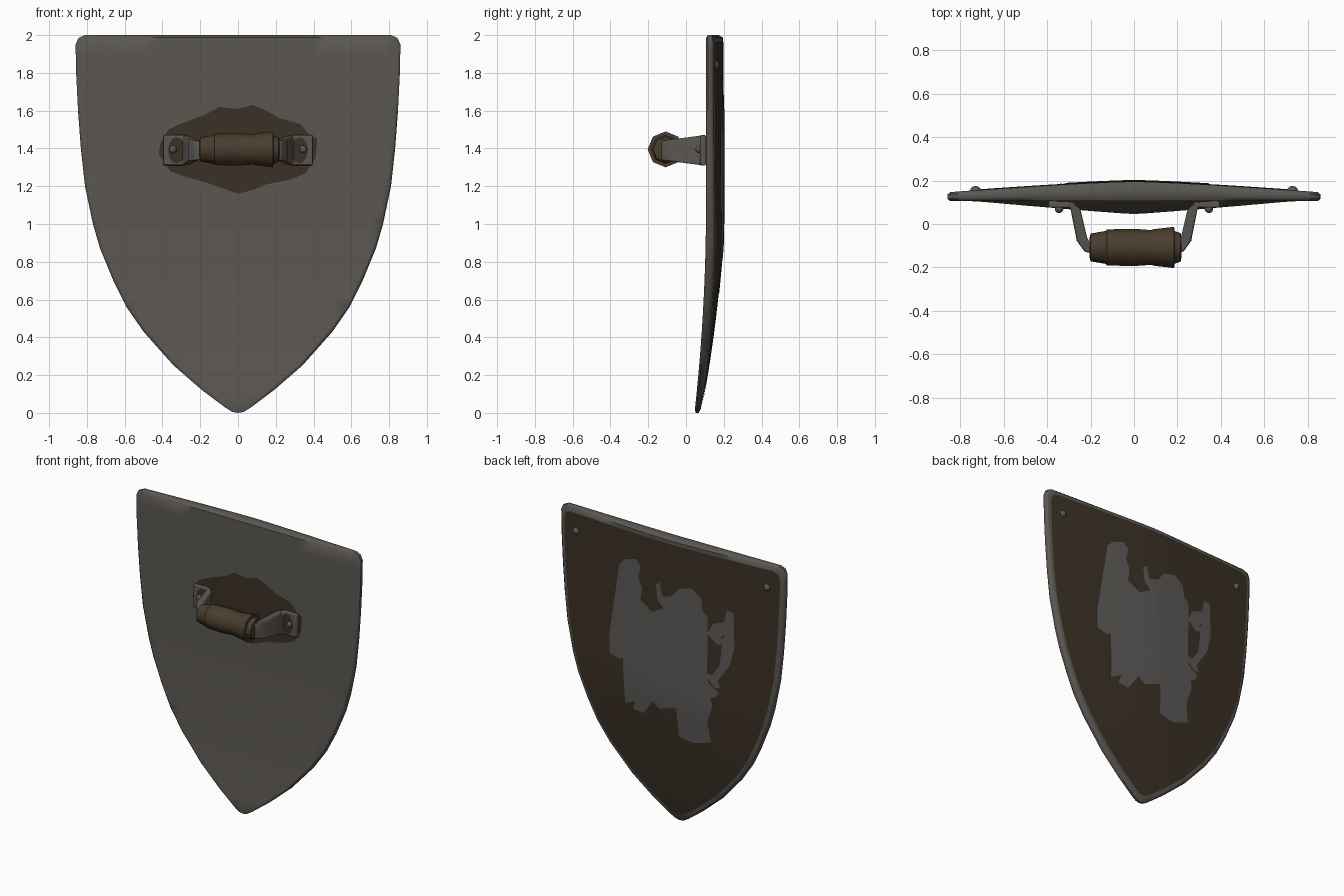
import bpy, bmesh, math
from mathutils import Vector

cube = bpy.data.objects.get("Cube")
if cube:
    bpy.data.objects.remove(cube)


def material(name, rgb):
    m = bpy.data.materials.new(name)
    m.use_nodes = True
    m.diffuse_color = (*rgb, 1)
    bsdf = next(n for n in m.node_tree.nodes if n.type == 'BSDF_PRINCIPLED')
    bsdf.inputs["Base Color"].default_value = (*rgb, 1)
    bsdf.inputs["Roughness"].default_value = 0.8
    return m


STEEL = material("worn steel", (.105, .096, .084))
SILVER = material("dull silver", (.108, .104, .097))
BROWN = material("dark brown", (.044, .031, .019))
LEATHER = material("leather", (.068, .047, .028))


def finish(name, bm, mat, angle=40):
    mesh = bpy.data.meshes.new(name)
    bm.to_mesh(mesh)
    bm.free()
    ob = bpy.data.objects.new(name, mesh)
    bpy.context.collection.objects.link(ob)
    mesh.materials.append(mat)
    bpy.ops.object.select_all(action='DESELECT')
    ob.select_set(True)
    bpy.context.view_layer.objects.active = ob
    bpy.ops.object.shade_smooth_by_angle(angle=math.radians(angle))
    return ob


# Shield surfaces: the inner face leans with height, the outer face bulges
def inner(x, z):
    return .106 - .061 * max(0, 1 - z / 1.1) ** 2


def outer(x, z):
    height = .3 + .7 * min(1, max(0, z) / .9) ** .75
    return inner(x, z) + height * (.09 - .05 * min(1, abs(x) / .86) ** 1.3)


def cut_sheet(outline):
    """Fill an outline in x, z and cut it along a grid so it can follow a curve."""
    bm = bmesh.new()
    face = bm.faces.new([bm.verts.new((x, 0, z)) for x, z in outline])
    bmesh.ops.triangulate(bm, faces=[face])
    for axis, start, count in (((1, 0, 0), -.8, 17), ((0, 0, 1), .1, 19)):
        for i in range(count):
            bmesh.ops.bisect_plane(bm, geom=bm.verts[:] + bm.edges[:] + bm.faces[:],
                                   plane_co=Vector(axis) * (start + i * .1), plane_no=axis)
    return bm


def plate(name, outline, mat, surface, offset):
    """Thin painted sheet lying on a surface."""
    bm = cut_sheet(outline)
    for v in bm.verts:
        v.co.y = surface(v.co.x, v.co.z) + offset
    bm.normal_update()
    wrong = [f for f in bm.faces if f.normal.y * offset < 0]
    bmesh.ops.reverse_faces(bm, faces=wrong)
    return finish(name, bm, mat)


def scaled(outline, k):
    return [(x * k, 1.1 + (z - 1.1) * k) for x, z in outline]


half = [(.81, 2), (.845, 1.985), (.86, 1.95), (.857, 1.8), (.847, 1.6), (.832, 1.4),
        (.81, 1.2), (.768, 1), (.73, .87), (.66, .7), (.59, .56), (.5, .43),
        (.34, .25), (.19, .12), (.07, .03), (.03, .005)]
shape = half + [(0, 0)] + [(-x, z) for x, z in reversed(half)]

# Shield body with a softened rim
INSET = .985
bm = cut_sheet(scaled(shape, INSET))
border = [e for e in bm.edges if e.is_boundary]
copy = bmesh.ops.duplicate(bm, geom=bm.verts[:] + bm.edges[:] + bm.faces[:])["geom"]
back = {v for v in copy if isinstance(v, bmesh.types.BMVert)}
for v in bm.verts:
    v.co.y = (outer if v in back else inner)(v.co.x, v.co.z)
for grow, depth in ((1 / INSET, .25), (1, .75), (INSET, 1)):
    geom = bmesh.ops.extrude_edge_only(bm, edges=border)["geom"]
    border = [e for e in geom if isinstance(e, bmesh.types.BMEdge)]
    for v in (g for g in geom if isinstance(g, bmesh.types.BMVert)):
        x, z = v.co.x * grow, 1.1 + (v.co.z - 1.1) * grow
        a, b = inner(x, z), outer(x, z)
        v.co = (x, a + (b - a) * depth, z)
bmesh.ops.remove_doubles(bm, verts=bm.verts[:], dist=.0005)
bmesh.ops.recalc_face_normals(bm, faces=bm.faces[:])
finish("shield_body", bm, STEEL, 50)

# Painted field on the outer face
plate("painted_field", scaled(shape, .96), BROWN, outer, .003)

# Rampant beast, drawn as seen from behind and flipped to model x
beast = [(-.38, 1.72), (-.34, 1.76), (-.3, 1.7), (-.25, 1.79), (-.21, 1.75), (-.23, 1.67),
         (-.2, 1.6), (-.26, 1.53), (-.2, 1.51), (-.12, 1.46), (-.04, 1.44), (-.03, 1.51),
         (-.08, 1.56), (-.09, 1.66), (-.06, 1.68), (-.04, 1.59), (.03, 1.61), (.09, 1.68),
         (.18, 1.7), (.25, 1.65), (.26, 1.57), (.3, 1.53), (.26, 1.46), (.28, 1.37),
         (.23, 1.31), (.27, 1.26), (.21, 1.14), (.25, 1.07), (.2, .96), (.33, .92),
         (.29, .8), (.31, .66), (.18, .62), (.07, .64), (.11, .72), (.13, .82),
         (.04, .84), (-.07, .8), (-.12, .84), (-.2, .73), (-.28, .74), (-.26, .8),
         (-.34, .76), (-.3, .83), (-.34, .9), (-.24, .94), (-.16, .91), (-.1, 1),
         (-.03, 1.04), (-.05, 1.1), (-.16, 1.16), (-.27, 1.12), (-.38, 1.06), (-.46, 1.08),
         (-.4, 1.15), (-.46, 1.21), (-.37, 1.25), (-.3, 1.25), (-.34, 1.33), (-.24, 1.34),
         (-.16, 1.36), (-.23, 1.43), (-.31, 1.47), (-.33, 1.54), (-.39, 1.55), (-.34, 1.64)]


def ribbon(path, width):
    """Outline of a band of constant width along a path."""
    pts = [Vector(p) for p in path]
    left, right = [], []
    for i, p in enumerate(pts):
        t = (pts[min(i + 1, len(pts) - 1)] - pts[max(i - 1, 0)]).normalized()
        n = Vector((-t.y, t.x)) * width / 2
        left.append(tuple(p + n))
        right.append(tuple(p - n))
    return left + right[::-1]


loop = [(.31 + .06 * math.cos(a), 1.06 + .065 * math.sin(a))
        for a in (math.radians(20 * i) for i in range(18))]
tail = [(.35, 1.12), (.44, 1.25), (.47, 1.37), (.44, 1.5), (.465, 1.61)]
curl = [(.46, 1.4), (.37, 1.38), (.315, 1.42), (.35, 1.48), (.435, 1.51)]
for name, pts in (("beast_body", beast), ("tail_loop", ribbon(loop, .035)),
                  ("tail_tip", ribbon(tail, .05)), ("tail_curl", ribbon(curl, .04))):
    plate(name, [(-x, z) for x, z in pts], SILVER, outer, .007)

# Dark stain behind the handle
stain = [(-.41, 1.43), (-.37, 1.5), (-.28, 1.54), (-.17, 1.58), (-.1, 1.62), (0, 1.61),
         (.08, 1.63), (.15, 1.6), (.22, 1.56), (.33, 1.53), (.38, 1.47), (.42, 1.45),
         (.41, 1.35), (.36, 1.27), (.28, 1.235), (.15, 1.21), (.08, 1.18), (0, 1.16),
         (-.08, 1.2), (-.17, 1.22), (-.28, 1.25), (-.36, 1.28), (-.42, 1.37)]
plate("handle_stain", stain, BROWN, inner, -.003)

MID = 1.39


def rivet(name, x, y, z, r):
    bm = bmesh.new()
    bmesh.ops.create_uvsphere(bm, u_segments=12, v_segments=8, radius=r)
    bmesh.ops.translate(bm, verts=bm.verts[:], vec=(x, y, z))
    finish(name, bm, STEEL)


# Brackets: a mounting tab that bends into a tapering arm (x, y, thickness, half height)
arm = [(.395, .09, .03, .08), (.29, .09, .03, .08), (.268, .06, .045, .075),
       (.24, -.07, .05, .058), (.215, -.107, .05, .052), (.16, -.11, .05, .045)]
for side, sign in (("left", 1), ("right", -1)):
    bm = bmesh.new()
    rings = []
    for i, (x, y, thick, h) in enumerate(arm):
        a, b = arm[max(i - 1, 0)], arm[min(i + 1, len(arm) - 1)]
        t = Vector((b[0] - a[0], b[1] - a[1])).normalized()
        n = Vector((-t.y, t.x)) * thick / 2
        rings.append([bm.verts.new((sign * (x + k * n.x), y + k * n.y, MID + j * h))
                      for k, j in ((1, 1), (1, -1), (-1, -1), (-1, 1))])
    for p, q in zip(rings, rings[1:]):
        for i in range(4):
            bm.faces.new((p[i], p[i - 1], q[i - 1], q[i]))
    bm.faces.new(rings[0])
    bm.faces.new(rings[-1])
    bmesh.ops.recalc_face_normals(bm, faces=bm.faces[:])
    bracket = finish(side + "_bracket", bm, STEEL, 50)
    bevel = bracket.modifiers.new("soft edges", 'BEVEL')
    bevel.width, bevel.segments = .006, 2
    spot = [(sign * .325 + .045 * math.cos(a), MID + .07 * math.sin(a))
            for a in (i * math.pi / 6 for i in range(12))]
    plate(side + "_bracket_stain", spot, BROWN, lambda x, z: .075, -.003)
    rivet(side + "_bracket_rivet", sign * .345, .07, MID + .005, .02)
    rivet(side + "_outer_rivet", sign * .73, .15, 1.84, .026)

# Wrapped grip: eight-sided, uneven like wound leather (x, radius)
grip = [(-.205, .045), (-.2, .064), (-.13, .076), (-.125, .083), (0, .086), (.08, .08),
        (.09, .084), (.185, .095), (.187, .075), (.215, .066), (.22, .04)]
bm = bmesh.new()
rings = [[bm.verts.new((x, -.108 + r * math.cos(a), MID + .005 + r * math.sin(a)))
          for a in (i * math.pi / 4 for i in range(8))] for x, r in grip]
for p, q in zip(rings, rings[1:]):
    for i in range(8):
        bm.faces.new((p[i], p[i - 1], q[i - 1], q[i]))
bm.faces.new(rings[0])
bm.faces.new(rings[-1])
bmesh.ops.recalc_face_normals(bm, faces=bm.faces[:])
finish("grip_wrap", bm, LEATHER, 50)
